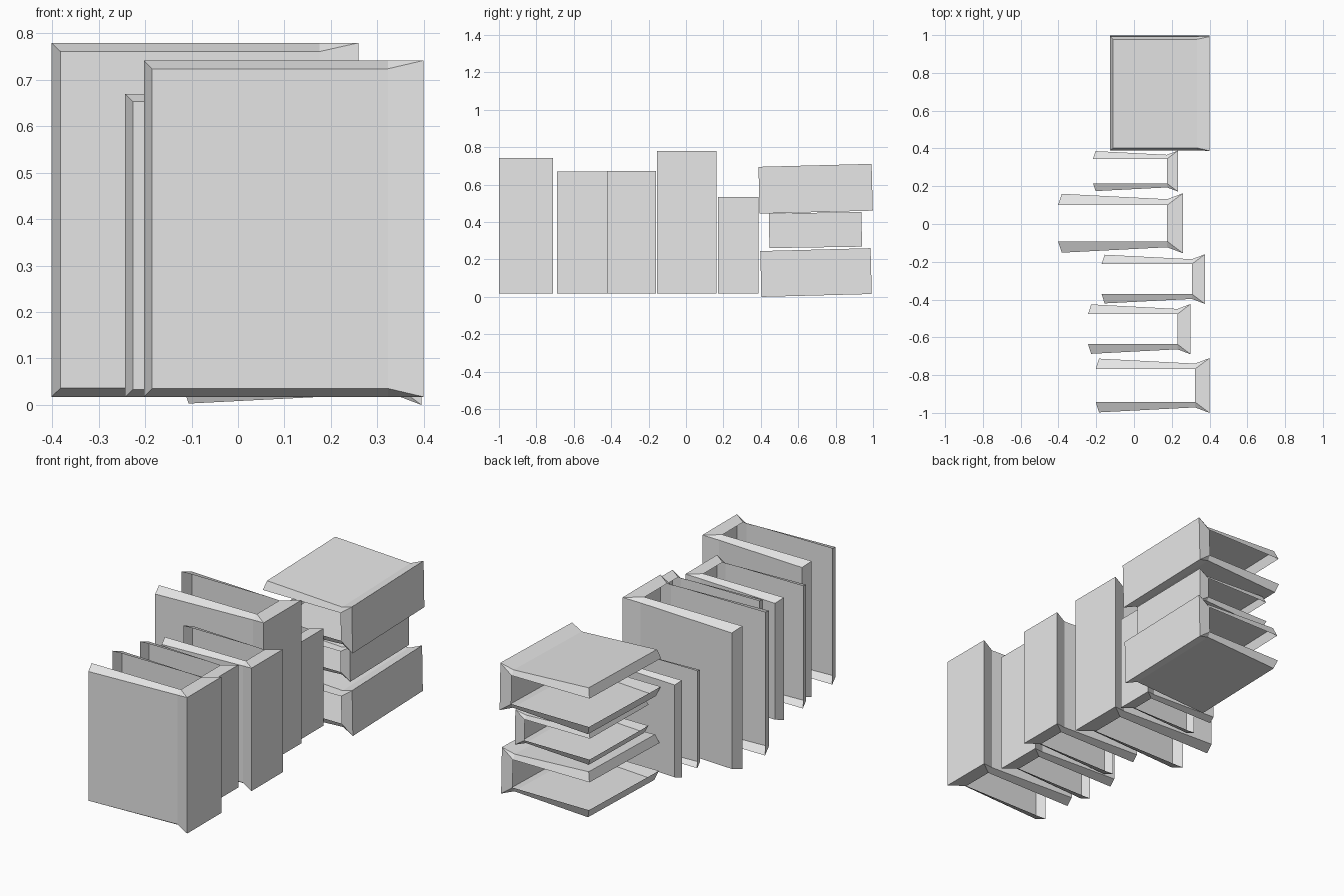
import bpy
import bmesh
from math import radians

if "Cube" in bpy.data.objects:
    bpy.data.objects.remove(bpy.data.objects["Cube"])

grey = bpy.data.materials.new("light_grey")
grey.use_nodes = True
grey.diffuse_color = (0.8, 0.8, 0.8, 1)
grey.node_tree.nodes["Principled BSDF"].inputs["Base Color"].default_value = (0.8, 0.8, 0.8, 1)


def make_cover(name, x_tip, x_spine, thick, height, location, tilt_x=0):
    """Hollow book cover: two flared boards and a spine, open on the inside."""
    w = x_spine - x_tip
    groove = x_spine - 0.128 * w
    full, inset = height / 2, height * 0.475
    # Half cross-section: x, half thickness, half height
    section = {
        "tip": (x_tip + 0.03 * w, 0.49 * thick, inset),
        "groove": (groove, 0.40 * thick, inset),
        "corner": (x_spine, 0.50 * thick, full),
        "rim_tip": (x_tip, 0.30 * thick, full),
        "rim_groove": (groove, 0.30 * thick, full),
    }
    bm = bmesh.new()
    v = {(k, side, end): bm.verts.new((x, side * y, end * z))
         for k, (x, y, z) in section.items()
         for side in (-1, 1) for end in (-1, 1)}

    def face(*keys):
        return bm.faces.new([v[k] for k in keys])

    def strip(a, b):
        return face((*a, -1), (*b, -1), (*b, 1), (*a, 1))

    # Spine panel
    spine = strip(("corner", -1), ("corner", 1))
    for side in (-1, 1):
        # Board, hinge groove and fore edge
        strip(("tip", side), ("groove", side))
        strip(("groove", side), ("corner", side))
        strip(("tip", side), ("rim_tip", side))
        # Bevelled rims at both ends
        for end in (-1, 1):
            face(("tip", side, end), ("groove", side, end),
                 ("rim_groove", side, end), ("rim_tip", side, end))
            face(("groove", side, end), ("corner", side, end), ("rim_groove", side, end))
    for end in (-1, 1):
        face(("corner", -1, end), ("corner", 1, end),
             ("rim_groove", 1, end), ("rim_groove", -1, end))

    bmesh.ops.recalc_face_normals(bm, faces=bm.faces)
    spine.normal_update()
    if spine.normal.x < 0:
        bmesh.ops.reverse_faces(bm, faces=bm.faces)

    mesh = bpy.data.meshes.new(name)
    bm.to_mesh(mesh)
    bm.free()
    mesh.materials.append(grey)
    obj = bpy.data.objects.new(name, mesh)
    obj.location = location
    obj.rotation_euler.x = radians(tilt_x)
    bpy.context.collection.objects.link(obj)


# Standing row: x tip, x spine, y front, y back, top
BASE = 0.017
standing = [
    (-0.203, 0.40, -1.0, -0.71, 0.742),
    (-0.243, 0.30, -0.69, -0.423, 0.67),
    (-0.172, 0.376, -0.423, -0.16, 0.672),
    (-0.402, 0.26, -0.155, 0.163, 0.78),
    (-0.217, 0.232, 0.172, 0.388, 0.535),
]
for i, (x0, x1, y0, y1, top) in enumerate(standing, 1):
    make_cover(f"standing_book_{i}", x0, x1, y1 - y0, top - BASE,
               (0, (y0 + y1) / 2, (top + BASE) / 2))

# Lying stack: x tip, x spine, thickness, height, y, z, tilt
stack = [
    ("bottom", -0.122, 0.395, 0.245, 0.59, 0.695, 0.13, 1.5),
    ("middle", -0.09, 0.35, 0.185, 0.495, 0.692, 0.357, 0.9),
    ("top", -0.126, 0.40, 0.25, 0.605, 0.693, 0.578, 1.5),
]
for level, x0, x1, thick, height, y, z, tilt in stack:
    make_cover(f"stacked_book_{level}", x0, x1, thick, height, (0, y, z), 90 + tilt)
